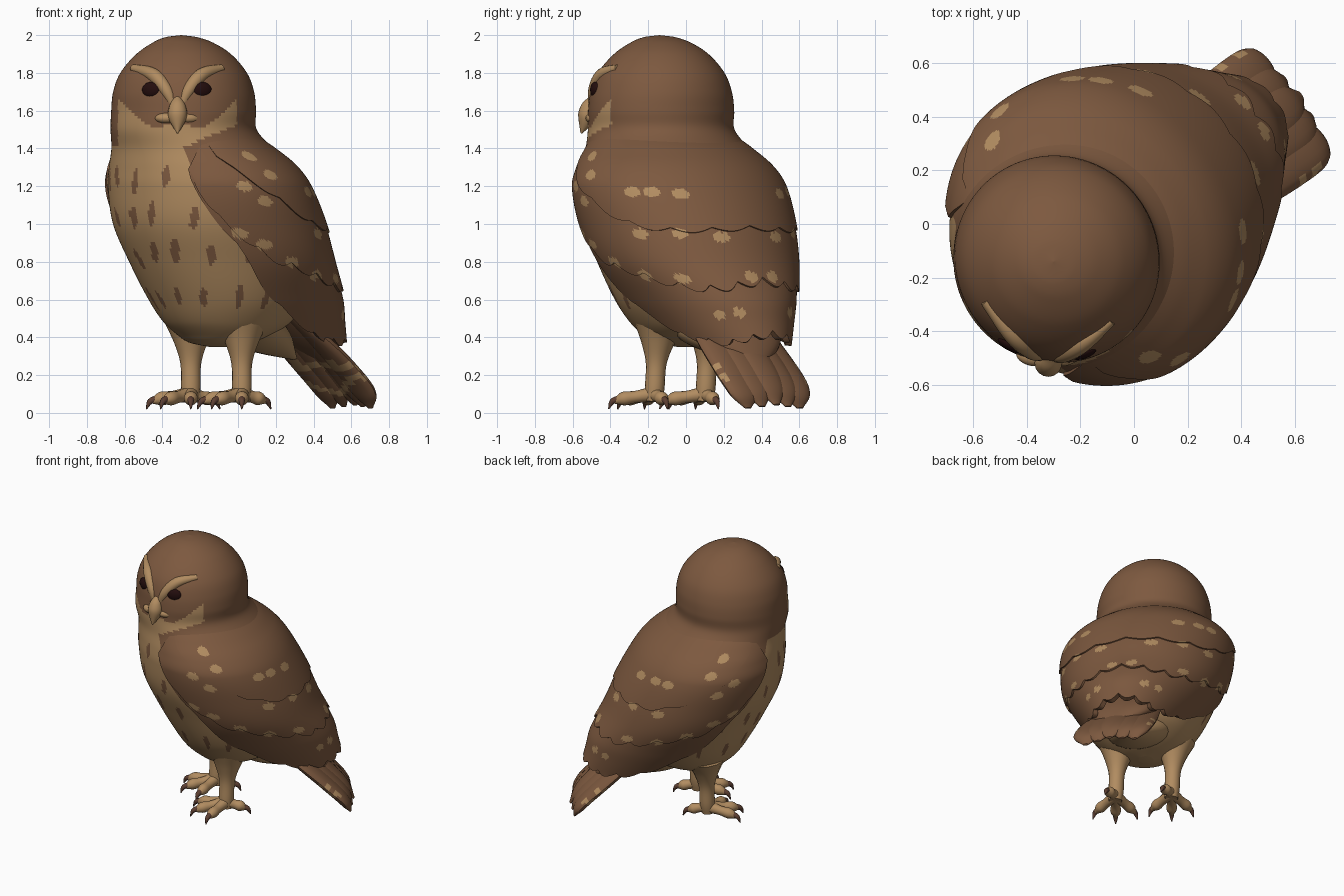
import bpy, bmesh, math, random
from mathutils import Vector, Matrix

if "Cube" in bpy.data.objects:
    bpy.data.objects.remove(bpy.data.objects["Cube"])

random.seed(4)
JITTER = [[random.uniform(-1, 1) for _ in range(4)] for _ in range(97)]
# Body frame: local x = side, local y = backwards, turned so the bird faces left-front
M = Matrix.Translation((-0.30, -0.14, 0)) @ Matrix.Rotation(math.radians(-54), 4, 'Z')
I4 = Matrix.Identity(4)


def material(name, rgb):
    m = bpy.data.materials.new(name)
    m.diffuse_color = (*rgb, 1)
    m.use_nodes = True
    m.node_tree.nodes["Principled BSDF"].inputs["Base Color"].default_value = m.diffuse_color
    return m


BROWN, TAN, DARK, CLAW = range(4)
MATS = [material("feather brown", (0.205, 0.100, 0.050)),
        material("pale tan", (0.440, 0.262, 0.118)),
        material("eye dark", (0.017, 0.004, 0.004)),
        material("claw brown", (0.110, 0.050, 0.032))]


def sample(tab, k):
    """Smooth (Hermite) lookup in a table of (key, values...)."""
    k = min(max(k, tab[0][0]), tab[-1][0])
    i = 0
    while i < len(tab) - 2 and k > tab[i + 1][0]:
        i += 1
    p, q = tab[i], tab[i + 1]
    o, r = tab[max(i - 1, 0)], tab[min(i + 2, len(tab) - 1)]
    h = q[0] - p[0]
    u = (k - p[0]) / h
    out = []
    for n in range(1, len(p)):
        m0 = (q[n] - o[n]) / (q[0] - o[0]) * h
        m1 = (r[n] - p[n]) / (r[0] - p[0]) * h
        out.append((2*u**3 - 3*u*u + 1) * p[n] + (u**3 - 2*u*u + u) * m0
                   + (3*u*u - 2*u**3) * q[n] + (u**3 - u*u) * m1)
    return out


def finish(name, bm, rule, mat=I4, thick=0):
    """Colour faces by rule, make the object, smooth it."""
    bm.normal_update()
    for f in bm.faces:
        f.material_index = rule if isinstance(rule, int) else rule(f.calc_center_median(), f.normal)
    me = bpy.data.meshes.new(name)
    bm.to_mesh(me)
    bm.free()
    me.transform(mat)
    for m in MATS:
        me.materials.append(m)
    ob = bpy.data.objects.new(name, me)
    bpy.context.collection.objects.link(ob)
    bpy.ops.object.select_all(action='DESELECT')
    ob.select_set(True)
    bpy.context.view_layer.objects.active = ob
    if thick:
        s = ob.modifiers.new("thickness", 'SOLIDIFY')
        s.thickness, s.offset = thick, -1
        bpy.ops.object.modifier_apply(modifier=s.name)
    bpy.ops.object.shade_smooth_by_angle(angle=math.radians(50))


def grid(name, rows, rule, mat=I4, closed=True, thick=0):
    """Skin rows of points; closed rows become a capped tube."""
    bm = bmesh.new()
    vs = [[bm.verts.new(p) for p in row] for row in rows]
    n = len(rows[0])
    for a, b in zip(vs, vs[1:]):
        for i in range(n if closed else n - 1):
            k = (i + 1) % n
            bm.faces.new((a[i], a[k], b[k], b[i]))
    if closed:
        bm.faces.new(vs[0])
        bm.faces.new(vs[-1])
        bmesh.ops.recalc_face_normals(bm, faces=bm.faces)
    finish(name, bm, rule, mat, thick)


def tube(name, pts, radii, rule, mat=I4, flat=1.0, sides=16):
    """Rounded limb through a few points with varying radius."""
    tab = [(i, *p, r) for i, (p, r) in enumerate(zip(pts, radii))]
    keys = [i / 6 for i in range(6 * (len(pts) - 1) + 1)]
    mids = [Vector(sample(tab, k)[:3]) for k in keys]
    rows = []
    for i, k in enumerate(keys):
        d = mids[min(i + 1, len(mids) - 1)] - mids[max(i - 1, 0)]
        q = d.to_track_quat('Z', 'Y')
        r = max(sample(tab, k)[3], 0.002)
        rows.append([mids[i] + q @ Vector((r * math.cos(t), r * flat * math.sin(t), 0))
                     for t in (2 * math.pi * j / sides for j in range(sides))])
    grid(name, rows, rule, mat)


def ball(name, loc, scale, out, rule):
    bm = bmesh.new()
    turn = Vector(out).to_track_quat('Y', 'Z').to_matrix().to_4x4()
    bmesh.ops.create_uvsphere(bm, u_segments=24, v_segments=16, radius=1,
                              matrix=Matrix.Translation(loc) @ turn @ Matrix.Diagonal((*scale, 1)))
    finish(name, bm, rule)


# Body and head: height, centre (backwards), half depth, half width
BODY = [(0.35, .24, .05, .05), (0.37, .25, .15, .16), (0.41, .28, .24, .25), (0.48, .30, .34, .33),
        (0.6, .30, .42, .41), (0.8, .26, .49, .48), (1.0, .20, .52, .53), (1.2, .15, .50, .53),
        (1.3, .12, .47, .50), (1.4, .07, .42, .44), (1.5, .015, .385, .39), (1.6, .015, .38, .39),
        (1.7, .015, .372, .375), (1.8, .015, .335, .335), (1.9, .015, .25, .25), (1.96, .01, .16, .16),
        (1.99, 0, .08, .08), (2.0, 0, .0, .0)]


def body_colour(p, n):
    c, a, b = sample(BODY, p.z)
    ang = math.degrees(math.atan2(p.x / max(b, .01), -(p.y - c) / max(a, .01)))  # 0 = breast
    g = M @ p
    if p.z > 1.42:                       # bib and cheek streaks, following the turned face
        dx = abs(g.x + .32)
        edge = 1.45 + 1.9 * dx * dx
        bib = p.z < max(edge, 1.54 - .3 * dx) and g.x < -.16 + 2.4 * (p.z - 1.46)
        return TAN if g.y < -.14 and dx < .315 and (abs(p.z - edge) < .028 or bib) else BROWN
    if p.z > 1.25 and abs(ang) > 46:
        return BROWN
    if .5 < p.z < 1.37 and abs(ang) < 88:  # staggered breast streaks
        row = round((p.z - .62) / .21)
        u = ang + 10 * (row % 2)
        col = round(u / 20)
        j = JITTER[(row * 31 + col * 7) % 97]
        dz = p.z - .62 - .21 * row - .035 * j[0]
        off = u - 20 * col - 4 * j[1] + 25 * dz * (1 if ang < 0 else -1)
        if (off / (2.6 + .4 * j[2])) ** 2 + (dz / (.058 + .012 * j[3])) ** 2 < 1:
            return BROWN
    return TAN


rows = []
for i in range(151):
    z = 1.175 - .825 * math.cos(math.pi * i / 150)
    c, a, b = sample(BODY, z)
    a, b = max(a, .002), max(b, .002)
    rows.append([(b * math.sin(t), c + a * math.cos(t), z)
                 for t in (2 * math.pi * j / 200 for j in range(200))])
grid("body_and_head", rows, body_colour, M)

# Folded wings and back: three overlapping feather layers on one larger outline
CLOAK = [(.36, .60, .45, .30), (.48, .52, .50, .37), (.6, .43, .56, .44), (.8, .33, .555, .54),
         (1.0, .245, .555, .58), (1.2, .17, .52, .585), (1.3, .135, .48, .54), (1.4, .08, .42, .455),
         (1.46, .04, .37, .40)]
SPOTS = [(93, 1.36), (88, 1.26), (108, 1.2), (98, 1.12), (59, 1.17), (48, 1.17), (33, 1.16),
         (117, .95), (105, .89), (62, .95), (40, .95), (18, .93), (90, .80), (72, .73), (50, .71),
         (8, .72), (40, .52), (25, .53)]
LOW = [(0, .42), (30, .39), (45, .37), (70, .39), (84, .43), (104, .6), (118, .85), (130, 1.05),
       (136, 1.17), (138, 1.24)]
MID = [(0, .70), (45, .66), (84, .76), (104, .83), (118, .95), (130, 1.09), (135, 1.18), (137, 1.26)]
TOP = [(0, .98), (45, .97), (70, 1.02), (90, 1.14), (105, 1.25), (116, 1.36)]


def cloak_colour(p, n):
    c, a, b = sample(CLOAK, p.z)
    ang = abs(math.degrees(math.atan2(p.x / b, (p.y - c) / a)))
    return TAN if any(((ang - s) / 4.6) ** 2 + ((p.z - z) / .027) ** 2 < 1 for s, z in SPOTS) else BROWN


for name, edge, lift, scallop, width in (("flight_feathers", LOW, -.012, .035, 20),
                                         ("wing_coverts", MID, .001, .04, 18),
                                         ("shoulder_feathers", TOP, .010, .025, 22)):
    lim, rows = edge[-1][0], []
    for j in range(49):
        row = []
        for i in range(231):
            phi = -lim + 2 * lim * i / 230
            f = abs(phi)
            top = 1.46 - .17 * (max(0, f - 105) / 33) ** 2
            low = sample(edge, f)[0] - scallop * (abs(math.sin(math.pi * f / width)) - .5) * min(1, (lim - f) / 20)
            z = top + (low - top) * j / 48
            c, a, b = sample(CLOAK, z)
            o = lift * min(1, (top - z) / .12)
            t = math.radians(phi)
            row.append(((b + o) * math.sin(t), c + (a + o) * math.cos(t), z))
        rows.append(row)
    grid(name, rows, cloak_colour, M, closed=False, thick=.035)


# Tail: fanned feathers, upper coverts and pale under-tail
def tail_colour(p, n):
    band = abs(p.z - .10 - .3 * abs(p.x)) < .016 or abs(p.z - .25) < .018
    return TAN if band and (n.z < -.1 or abs(p.x - .04) > .24) else BROWN


for k in range(-2, 3):
    up, s = .035 * (1 - abs(k) / 2), .085 * k + .04
    tube(f"tail_feather_{k + 3}",
         [(.06 * k, .50, .61 + up), (s * .9, .73, .41 + up), (s, .94, .22 + up),
          (s, 1.05, .10 + up), (s, 1.11 - .012 * abs(k), .025 + up * .5)],
         (.06, .10, .105, .09, .02), tail_colour, M, flat=.38)
tube("tail_coverts", [(.01, .48, .72), (.02, .68, .53), (.03, .84, .37), (.04, .95, .25)],
     (.2, .26, .20, .03), BROWN, M, flat=.35, sides=28)
tube("under_tail", [(0, .28, .55), (0, .45, .46), (0, .60, .38), (0, .74, .29)],
     (.2, .22, .15, .02), TAN, M, flat=.55, sides=24)

# Legs, toes and claws
for side, (x, y) in (("left", (.02, -.17)), ("right", (-.25, .10))):
    tube(f"{side}_leg", [(x, y + .03, .48), (x, y + .02, .37), (x, y + .012, .26), (x, y + .004, .13),
                         (x, y - .004, .06)], (.14, .088, .055, .052, .045), TAN)
    for n, (deg, ln) in enumerate(((192, .19), (230, .20), (270, .19), (25, .12))):
        d = Vector((math.cos(math.radians(deg)), math.sin(math.radians(deg)), 0))
        o = Vector((x, y, 0))
        at = lambda r, z: o + d * r + Vector((0, 0, z))
        tube(f"{side}_toe_{n + 1}", [at(0, .10), at(ln * .5, .085), at(ln * .85, .075), at(ln + .02, .06)],
             (.042, .032, .036, .012), TAN)
        tube(f"{side}_claw_{n + 1}", [at(ln - .01, .075), at(ln + .03, .06), at(ln + .05, .02)],
             (.02, .016, .003), CLAW, sides=10)


# Face, looking straight to the front
def head_y(x, z):
    c, r, _ = sample(BODY, z)
    return -.14 + .59 * c - math.sqrt(max(r * r - (x + .3 - .81 * c) ** 2, 0))


for side, s in (("left", 1), ("right", -1)):
    x = -.325 + s * .135
    y = head_y(x, 1.71)
    ball(f"{side}_eye", (x, y + .008, 1.71), (.052, .024, .042), (x + .3, y + .14, 0), DARK)
    ball(f"{side}_beak_puff", (-.32 + s * .06, -.495, 1.56), (.06, .035, .028), (s * .2, -1, 0), TAN)
    tube(f"{side}_brow", [(-.32 + s * dx, head_y(-.32 + s * dx, z) + .016, z) for dx, z in
                          ((.02, 1.62), (.06, 1.71), (.13, 1.79), (.235, 1.825))],
         (.02, .034, .036, .020), TAN)
tube("beak", [(-.32, -.49, 1.67), (-.32, -.51, 1.62), (-.32, -.525, 1.56), (-.32, -.555, 1.48)],
     (.018, .045, .048, .004), TAN)
